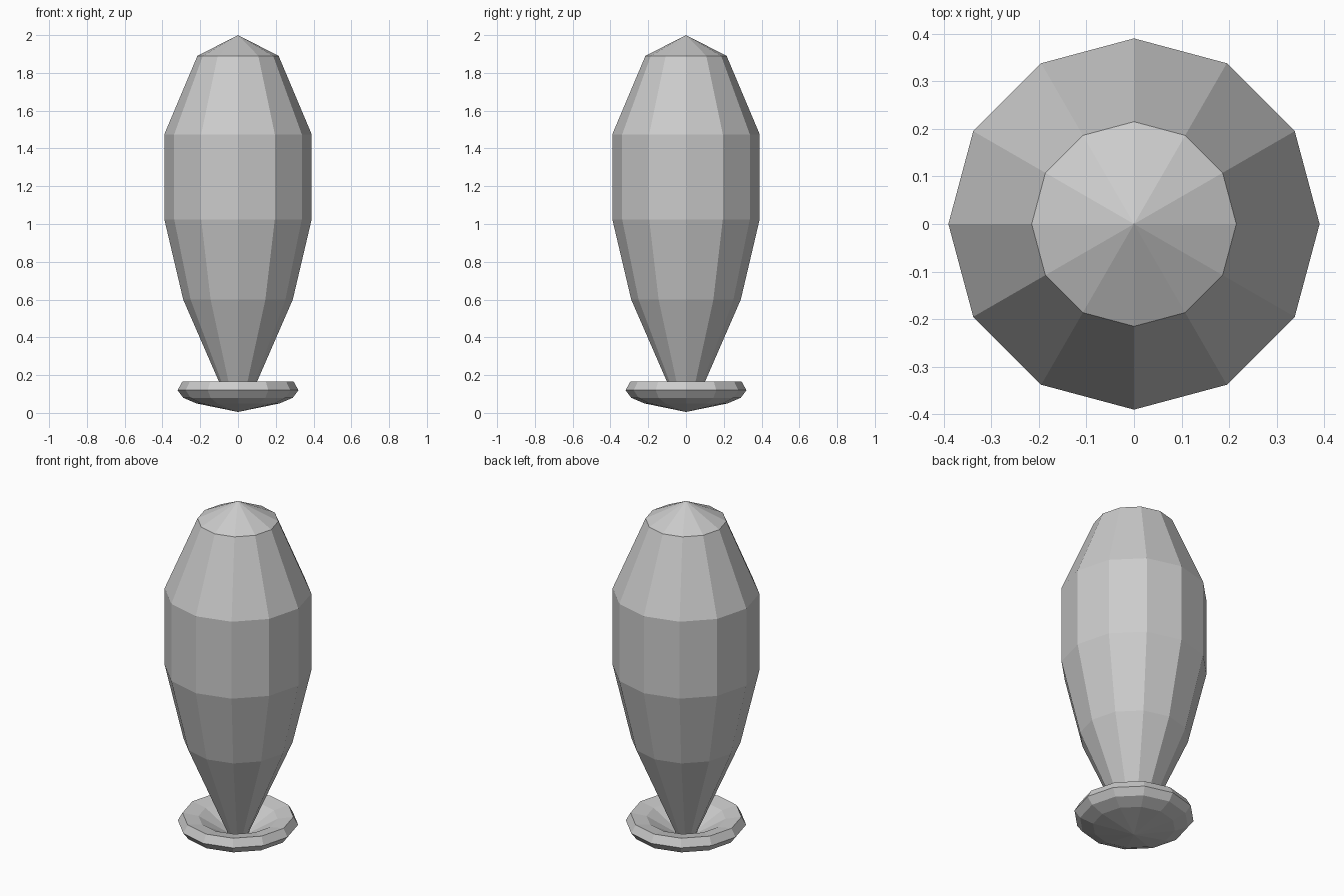
import bpy
import bmesh
from math import cos, sin, pi

if "Cube" in bpy.data.objects:
    bpy.data.objects.remove(bpy.data.objects["Cube"])

SIDES = 12


def lathe(name, profile):
    """Spin a (radius, z) profile around z; radius 0 gives a pole."""
    bm = bmesh.new()
    rings = []
    for r, z in profile:
        count = SIDES if r > 0 else 1
        ring = [bm.verts.new((r * cos(2 * pi * i / SIDES), r * sin(2 * pi * i / SIDES), z))
                for i in range(count)]
        rings.append(ring)
    for a, b in zip(rings, rings[1:]):
        for i in range(SIDES):
            j = (i + 1) % SIDES
            corners = [a[i % len(a)], a[j % len(a)], b[j % len(b)], b[i % len(b)]]
            bm.faces.new(list(dict.fromkeys(corners)))
    bmesh.ops.recalc_face_normals(bm, faces=bm.faces)
    mesh = bpy.data.meshes.new(name)
    bm.to_mesh(mesh)
    bm.free()
    obj = bpy.data.objects.new(name, mesh)
    bpy.context.collection.objects.link(obj)
    return obj


# Faceted bulb tapering down to a narrow neck
lathe("body", [(0, 0.06), (0.055, 0.06), (0.29, 0.60), (0.39, 1.025),
               (0.39, 1.475), (0.215, 1.89), (0, 2.0)])

# Shallow dish with a bevelled rim and a hollow around the neck
lathe("base_dish", [(0, 0.005), (0.22, 0.05), (0.29, 0.08), (0.32, 0.12),
                    (0.295, 0.165), (0.21, 0.15), (0.055, 0.06), (0, 0.06)])
